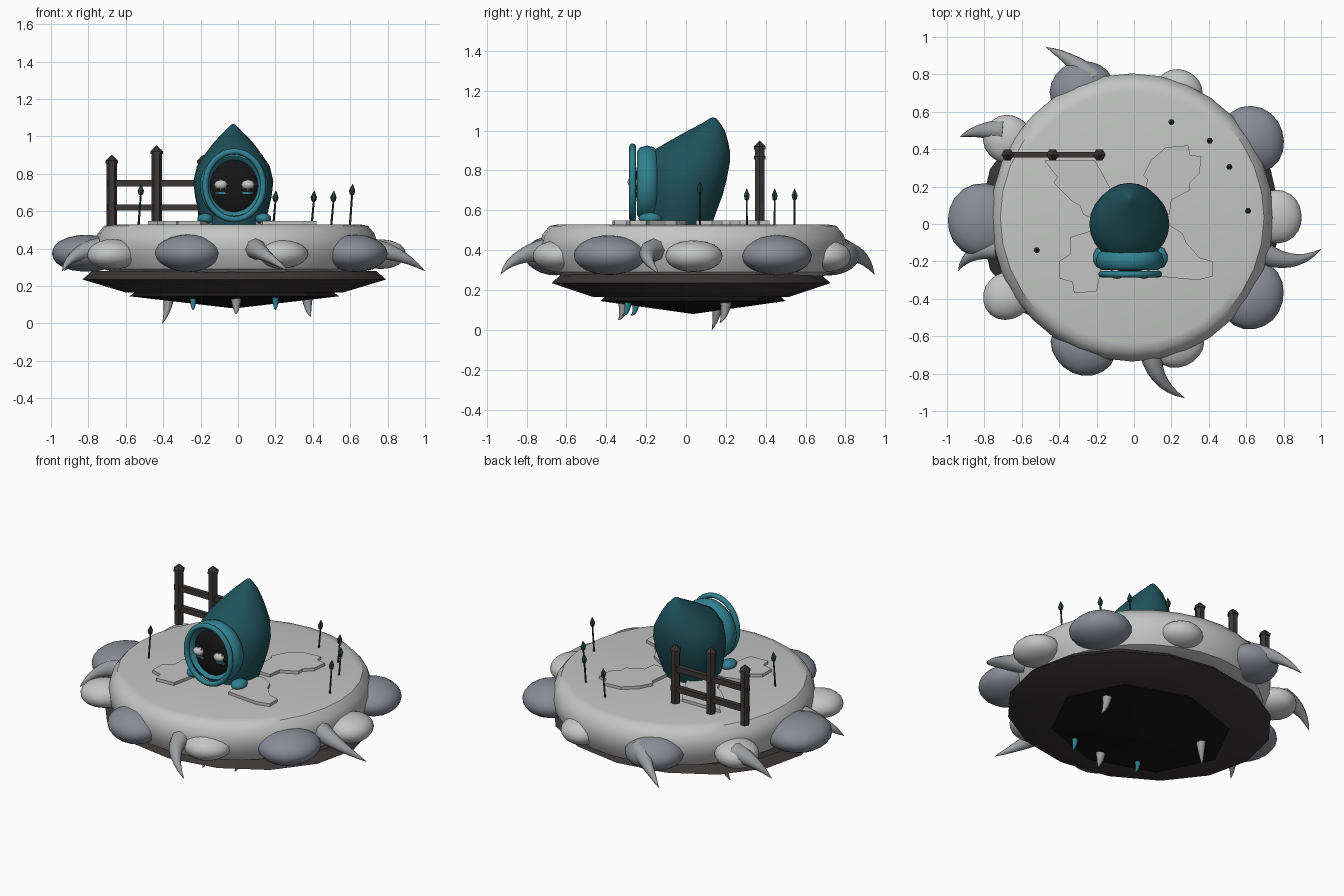
import bpy, bmesh, math, random
from mathutils import Vector, Matrix

if "Cube" in bpy.data.objects:
    bpy.data.objects.remove(bpy.data.objects["Cube"])

random.seed(4)


def mat(name, r, g, b):
    m = bpy.data.materials.new(name)
    m.diffuse_color = (r, g, b, 1)
    m.use_nodes = True
    m.node_tree.nodes["Principled BSDF"].inputs["Base Color"].default_value = m.diffuse_color
    return m


STONE = mat("pale stone", .55, .56, .55)
ROCK = mat("blue grey rock", .25, .265, .31)
HORN = mat("horn grey", .34, .345, .36)
TEAL = mat("dark teal", .014, .085, .105)
AQUA = mat("light teal", .03, .22, .28)
WOOD = mat("dark wood", .045, .038, .038)
BLACK = mat("black", .008, .008, .008)
GREEN = mat("plant green", .02, .055, .045)


def finish(name, bm, material, angle=40):
    bmesh.ops.recalc_face_normals(bm, faces=bm.faces)
    me = bpy.data.meshes.new(name)
    bm.to_mesh(me)
    bm.free()
    me.materials.append(material)
    ob = bpy.data.objects.new(name, me)
    bpy.context.collection.objects.link(ob)
    if angle:
        bpy.ops.object.select_all(action='DESELECT')
        ob.select_set(True)
        bpy.context.view_layer.objects.active = ob
        bpy.ops.object.shade_smooth_by_angle(angle=math.radians(angle))
    return ob


def loft(name, rings, material, angle=40):
    """Skin a list of equal-length point rings and cap both ends."""
    bm = bmesh.new()
    vs = [[bm.verts.new(p) for p in ring] for ring in rings]
    n = len(vs[0])
    for a, b in zip(vs, vs[1:]):
        for i in range(n):
            j = (i + 1) % n
            bm.faces.new((a[i], a[j], b[j], b[i]))
    bm.faces.new(vs[0])
    bm.faces.new(vs[-1])
    bmesh.ops.remove_doubles(bm, verts=bm.verts, dist=1e-5)
    return finish(name, bm, material, angle)


def oval(cx, cy, z, rx, ry, n, turn=0):
    return [(cx + rx * math.cos(turn + 2 * math.pi * i / n),
             cy + ry * math.sin(turn + 2 * math.pi * i / n), z) for i in range(n)]


def blob(name, loc, size, material, turn=0, rough=0.0, subdiv=3):
    bm = bmesh.new()
    bmesh.ops.create_icosphere(bm, subdivisions=subdiv, radius=1)
    ph = [random.uniform(0, 6) for _ in range(3)]
    for v in bm.verts:
        k = 1 + rough * sum(math.sin(3 * c + p) for c, p in zip(v.co, ph))
        v.co *= k
    bm.transform(Matrix.Translation(loc) @ Matrix.Rotation(turn, 4, 'Z')
                 @ Matrix.Diagonal((*size, 1)))
    return finish(name, bm, material, 60)


def horn(name, base, mid, tip, r, material, n=8, steps=7):
    """Tapered curved spike."""
    a, b, c = Vector(base), Vector(mid), Vector(tip)
    rings = []
    for s in range(steps + 1):
        t = s / steps
        p = a * (1 - t) ** 2 + b * 2 * t * (1 - t) + c * t * t
        d = ((b - a) * (1 - t) + (c - b) * t).normalized()
        q = d.to_track_quat('Z', 'Y')
        rr = max(r * (1 - t) ** .8, .001)
        rings.append([p + q @ Vector((rr * math.cos(2 * math.pi * i / n),
                                      rr * math.sin(2 * math.pi * i / n), 0)) for i in range(n)])
    return loft(name, rings, material, 50)


def hoop(name, cx, y, cz, rx, rz, tube, depth, material):
    """Upright oval ring facing front."""
    bm = bmesh.new()
    n, k = 32, 8
    vs = [[bm.verts.new((cx + (rx + tube * math.cos(u)) * math.cos(a), y + depth * math.sin(u),
                         cz + (rz + tube * math.cos(u)) * math.sin(a)))
           for u in (2 * math.pi * j / k for j in range(k))]
          for a in (2 * math.pi * i / n for i in range(n))]
    for i in range(n):
        for j in range(k):
            i2, j2 = (i + 1) % n, (j + 1) % k
            bm.faces.new((vs[i][j], vs[i2][j], vs[i2][j2], vs[i][j2]))
    return finish(name, bm, material, 60)


def box(name, lo, hi, material):
    rings = [[(lo[0], lo[1], z), (hi[0], lo[1], z), (hi[0], hi[1], z), (lo[0], hi[1], z)]
             for z in (lo[2], hi[2])]
    return loft(name, rings, material, 0)


# Stone island
profile = [(.64, .27), (.71, .29), (.748, .36), (.755, .43), (.74, .48), (.705, .522), (.66, .53)]
loft("island", [oval(-.01, .035, z, r, r * 1.02, 32) for r, z in profile], STONE)

# Dark underside plate and black belly
loft("under_plate", [oval(-.02, .025, z, rx, ry, 16) for rx, ry, z in
                     ((.58, .49, .165), (.812, .70, .235), (.76, .65, .28))], WOOD, 20)
loft("belly", [oval(-.02, .035, z, r, r * .83, 8) for r, z in
               ((.001, .08), (.56, .145), (.5, .19))], BLACK, 0)

# Paved patches around the hood
patches = [
    [(-.05, .05), (-.18, .29), (-.21, .34), (-.48, .34), (-.41, .25), (-.43, .22), (-.33, .12),
     (-.29, .1), (-.27, .05), (-.15, 0)],
    [(.05, .05), (.07, .24), (.05, .26), (.09, .34), (.17, .41), (.29, .42), (.3, .37), (.36, .36),
     (.35, .27), (.3, .22), (.3, .18), (.2, .13), (.19, .05)],
    [(-.1, -.05), (-.24, -.04), (-.34, -.07), (-.34, -.16), (-.4, -.2), (-.4, -.29), (-.33, -.31),
     (-.32, -.37), (-.2, -.36), (-.17, -.22)],
    [(.05, -.05), (.18, 0), (.26, -.05), (.28, -.1), (.35, -.18), (.42, -.2), (.42, -.28),
     (.34, -.3), (.13, -.28), (.12, -.2)]]
for p in patches:
    loft("paving", [[(x, y, z) for x, y in p] for z in (.52, .548)], STONE, 0)

# Boulders round the rim: x, y, long radius, deep radius
for x, y, a, b in ((-.28, .72, .17, .15), (.63, .45, .18, .17), (-.80, .02, .20, .20),
                   (.63, -.38, .18, .17), (-.27, -.65, .175, .155)):
    blob("dark_boulder", (x, y, .375), (b, a, .1), ROCK, math.atan2(y, x), .02)
for x, y, a, b in ((-.67, .45, .13, .14), (.24, .71, .13, .11), (.77, .04, .145, .13),
                   (-.67, -.38, .13, .14), (.24, -.65, .14, .11)):
    blob("pale_boulder", (x, y, .37), (b, a, .08), STONE, math.atan2(y, x), .02)

# Curved rim horns
for (bx, by), (mx, my), (tx, ty) in (
        ((-.22, .78), (-.34, .89), (-.47, .945)), ((-.70, .50), (-.84, .51), (-.93, .465)),
        ((-.74, -.13), (-.89, -.14), (-.94, -.25)), ((.09, -.69), (.11, -.86), (.27, -.93)),
        ((.70, -.16), (.86, -.24), (1.0, -.135))):
    horn("rim_horn", (bx, by, .40), (mx, my, .39), (tx, ty, .28), .06, HORN)

# Hanging spikes below
for x, y, z, r, m in ((-.37, .16, 0, .033, HORN), (.37, .2, .035, .033, HORN),
                      (-.01, -.31, .05, .033, HORN), (-.24, -.25, .075, .02, AQUA),
                      (.2, -.29, .075, .02, AQUA)):
    horn("hanging_spike", (x, y, .16), (x, y, .07), (x - .035 * (x < -.3) + .02 * (x > .3),
                                                     y - .03, z), r, m)

# Hood: height, half width, front y, back y
levels = ((.53, .165, -.19, .13), (.60, .187, -.20, .155), (.68, .205, -.205, .185),
          (.76, .214, -.205, .205), (.84, .195, -.20, .22), (.90, .155, -.165, .22),
          (.95, .118, -.08, .21), (1.0, .075, .01, .195), (1.04, .035, .085, .17),
          (1.062, .012, .12, .152), (1.067, .001, .134, .136))
loft("hood", [oval(-.025, (f + b) / 2, z, w, (b - f) / 2, 24) for z, w, f, b in levels], TEAL, 60)
hoop("hood_collar", -.022, -.195, .735, .152, .16, .03, .05, AQUA)
hoop("front_ring", -.02, -.268, .738, .155, .182, .016, .017, AQUA)
for x in (-.175, .135):
    blob("hood_foot", (x, -.18, .56), (.045, .06, .03), AQUA, 0, 0, 2)

# Face with spiky eyes
blob("face", (-.022, -.2, .73), (.138, .055, .165), BLACK)
for x in (-.092, .053):
    ob = blob("eye", (x, -.268, .742), (.036, .026, .026), STONE, 0, 0, 2)
    for i in range(8):
        a = i * math.pi / 4
        c, s = math.cos(a), math.sin(a)
        horn("eye_lash", (x + .025 * c, -.268, .742 + .016 * s),
             (x + .033 * c, -.27, .742 + .024 * s),
             (x + .043 * c, -.275, .742 + .034 * s), .009, STONE, 4, 2)
    box("eye_mark", (x - .03, -.25, .692), (x + .03, -.243, .702), AQUA)

# Fence
for x, top in ((-.675, .90), (-.435, .95), (-.185, .90)):
    rings = [oval(x, .37, z, r, r, 6) for z, r in
             ((.52, .028), (top - .045, .028), (top - .044, .034), (top - .03, .034), (top, .002))]
    loft("fence_post", rings, WOOD, 0)
for z in (.62, .75):
    box("fence_rail", (-.7, .355, z - .017), (-.16, .385, z + .017), WOOD)

# Budding sprouts
for x, y, top in ((.2, .545, .71), (.405, .445, .71), (.51, .305, .71),
                  (.61, .07, .745), (-.52, -.14, .745)):
    rings = [oval(x + dx, y, z, r, r, 6) for z, r, dx in
             ((.52, .006, -.012), (top - .06, .005, 0), (top - .055, .012, 0),
              (top - .035, .017, 0), (top, .001, .003))]
    loft("sprout", rings, GREEN, 30)
